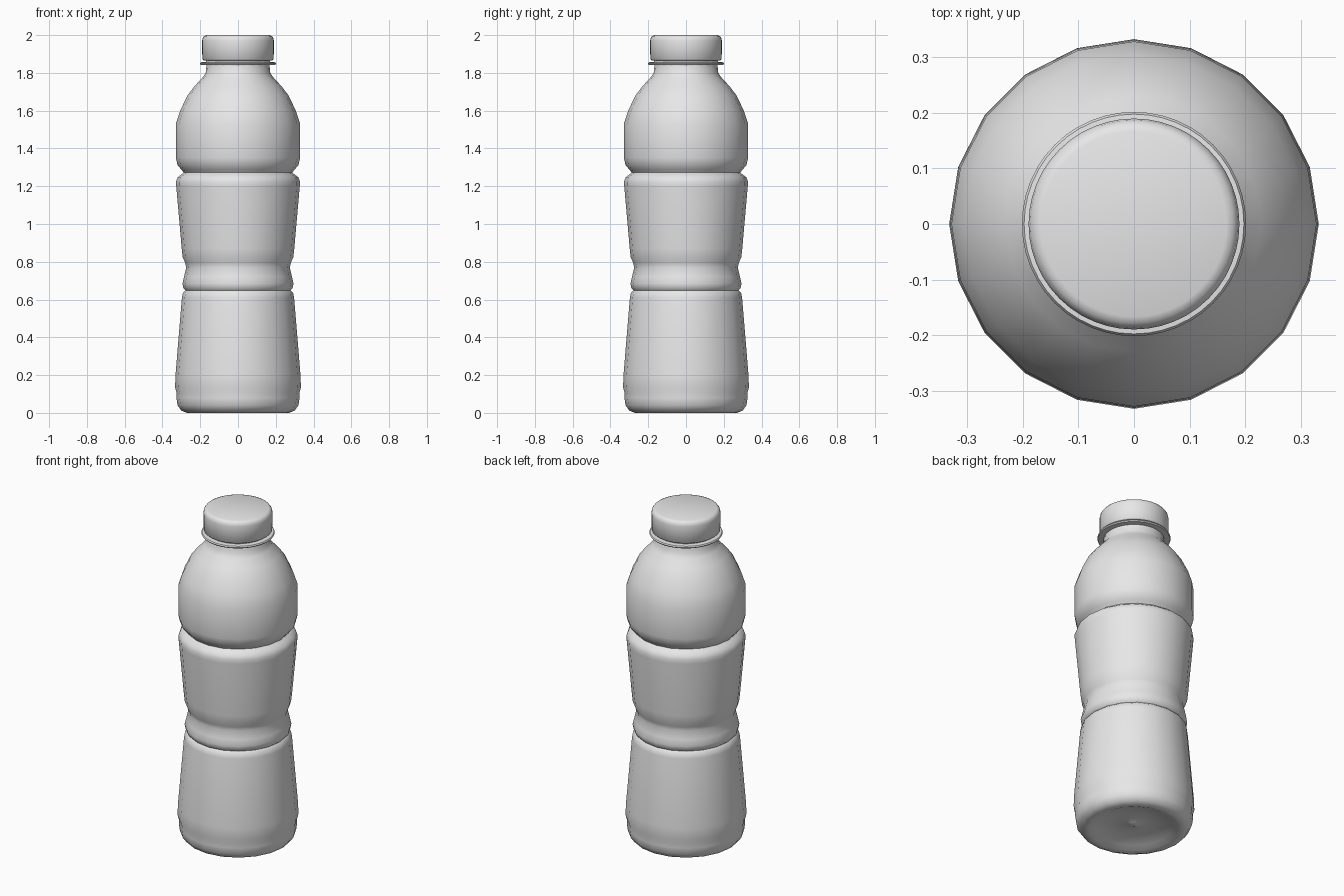
import bpy
import bmesh
import math

if "Cube" in bpy.data.objects:
    bpy.data.objects.remove(bpy.data.objects["Cube"], do_unlink=True)

# Single plain plastic colour
grey = bpy.data.materials.new("light_grey_plastic")
grey.use_nodes = True
grey.diffuse_color = (0.8, 0.8, 0.8, 1)
grey.node_tree.nodes["Principled BSDF"].inputs["Base Color"].default_value = grey.diffuse_color


def lathe(name, profile, sides, sharp=50):
    """Turn a profile of (radius, height) points around the z axis."""
    bm = bmesh.new()
    verts = [bm.verts.new((0, r, z)) for r, z in profile]
    edges = [bm.edges.new(pair) for pair in zip(verts, verts[1:])]
    bmesh.ops.spin(bm, geom=verts + edges, cent=(0, 0, 0), axis=(0, 0, 1),
                   angle=math.tau, steps=sides, use_duplicate=False)
    bmesh.ops.remove_doubles(bm, verts=bm.verts, dist=0.0005)
    bmesh.ops.recalc_face_normals(bm, faces=bm.faces)
    mesh = bpy.data.meshes.new(name)
    bm.to_mesh(mesh)
    bm.free()
    mesh.materials.append(grey)
    obj = bpy.data.objects.new(name, mesh)
    bpy.context.collection.objects.link(obj)
    bpy.ops.object.select_all(action='DESELECT')
    obj.select_set(True)
    bpy.context.view_layer.objects.active = obj
    bpy.ops.object.shade_smooth_by_angle(angle=math.radians(sharp))
    return obj


# Bottle body, from the hollow base up through the grooves to the neck
base = [(0, 0.025), (0.025, 0.03), (0.05, 0.04), (0.14, 0.035), (0.21, 0.018),
        (0.245, 0.003), (0.27, 0), (0.3, 0.012), (0.32, 0.04), (0.326, 0.08)]
lower = [(0.325, 0.105), (0.333, 0.135), (0.331, 0.2), (0.297, 0.61), (0.292, 0.635)]
waist = [(0.278, 0.648), (0.289, 0.66), (0.294, 0.685), (0.286, 0.72),
         (0.274, 0.77), (0.28, 0.795), (0.293, 0.825)]
label = [(0.298, 0.87), (0.327, 1.2), (0.328, 1.225), (0.319, 1.248), (0.3, 1.262)]
groove = [(0.287, 1.272), (0.3, 1.288), (0.32, 1.312), (0.329, 1.35)]
shoulder = [(0.329, 1.53), (0.306, 1.6), (0.268, 1.68), (0.23, 1.73),
            (0.188, 1.775), (0.171, 1.8)]
lathe("bottle_body", base + lower + waist + label + groove + shoulder + [(0.166, 1.85)], 20, 60)

# Neck with its collar ring
lathe("neck_collar", [(0.16, 1.79), (0.166, 1.842), (0.198, 1.843), (0.202, 1.849),
                      (0.198, 1.856), (0.17, 1.858), (0.17, 1.88)], 48)

# Screw cap with a rounded top edge
lathe("cap", [(0, 1.866), (0.183, 1.866), (0.189, 1.872), (0.19, 1.97),
              (0.187, 1.985), (0.179, 1.995), (0.167, 2), (0, 2)], 48)
